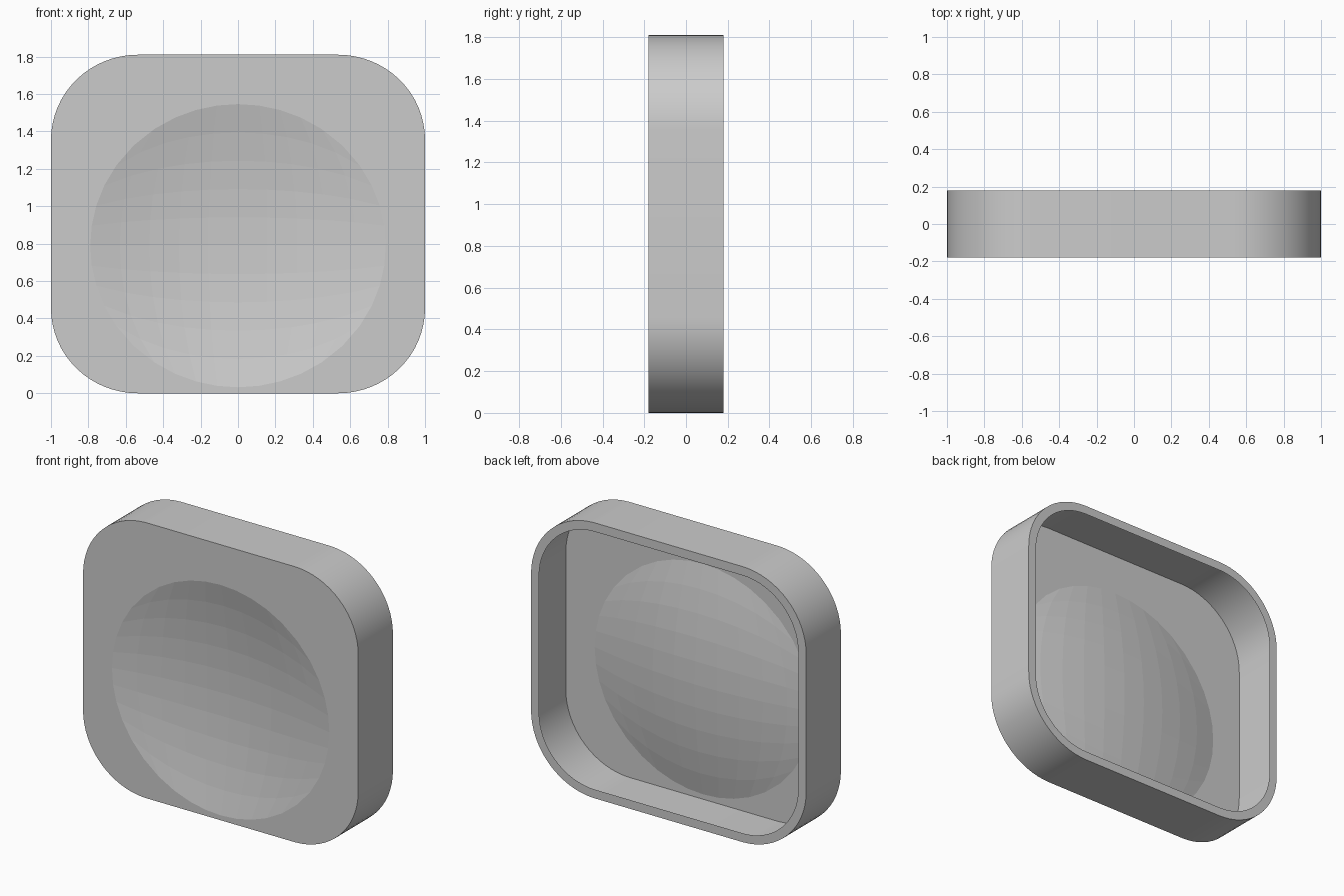
import bpy, bmesh, math

if "Cube" in bpy.data.objects:
    bpy.data.objects.remove(bpy.data.objects["Cube"])

W, H, D = 1.0, 1.81, 0.18        # half width, height, half depth
RX, RZ = 0.465, 0.455            # corner radii
LIP = 0.058                      # width of the flat lip at the open back
DISH_X, DISH_Z, DISH_CZ = 0.79, 0.757, 0.789
DISH_DEPTH = 0.09
GRID = 10                        # dish facets per side

grey = bpy.data.materials.new("plain grey")
grey.diffuse_color = (0.6, 0.6, 0.6, 1)
grey.use_nodes = True
grey.node_tree.nodes["Principled BSDF"].inputs["Base Color"].default_value = grey.diffuse_color


def rounded_outline(inset, steps=16):
    """Rounded rectangle in x, z, starting at the right side."""
    pts = []
    rx, rz = RX - inset, RZ - inset
    corners = [(W - RX, H - RZ), (RX - W, H - RZ), (RX - W, RZ), (W - RX, RZ)]
    for q, (cx, cz) in enumerate(corners):
        for i in range(steps + 1):
            a = (q + i / steps) * math.pi / 2
            pts.append((cx + rx * math.cos(a), cz + rz * math.sin(a)))
    return pts


def ring(bm, inset, y):
    return [bm.verts.new((x, y, z)) for x, z in rounded_outline(inset)]


def bridge(bm, a, b):
    n = len(a)
    for i in range(n):
        j = (i + 1) % n
        bm.faces.new((a[i], a[j], b[j], b[i]))


def dish(bm):
    """Faceted spherical cap laid out as a square grid; returns its border edges."""
    sphere_r = (DISH_X ** 2 + DISH_DEPTH ** 2) / (2 * DISH_DEPTH)
    grid = []
    for i in range(GRID + 1):
        row = []
        for j in range(GRID + 1):
            a, b = 2 * i / GRID - 1, 2 * j / GRID - 1
            u = a * math.sqrt(1 - b * b / 2)
            v = b * math.sqrt(1 - a * a / 2)
            r2 = (u * u + v * v) * DISH_X ** 2
            drop = math.sqrt(sphere_r ** 2 - r2) - (sphere_r - DISH_DEPTH)
            row.append(bm.verts.new((u * DISH_X, drop - D, DISH_CZ + v * DISH_Z)))
        grid.append(row)
    faces = [bm.faces.new((grid[i][j], grid[i + 1][j],
                           grid[i + 1][j + 1], grid[i][j + 1]))
             for i in range(GRID) for j in range(GRID)]
    return [e for e in {e for f in faces for e in f.edges} if e.is_boundary]


bm = bmesh.new()

# Thin side wall with a flat inward lip around the open back
front, back, lip = ring(bm, 0, -D), ring(bm, 0, D), ring(bm, LIP, D)
bridge(bm, front, back)
bridge(bm, back, lip)

# Thin front panel around the sunken dish
border = dish(bm)
n = len(front)
border += [bm.edges.get((front[i], front[(i + 1) % n])) for i in range(n)]
bmesh.ops.triangle_fill(bm, use_beauty=True, use_dissolve=False, edges=border)

# Turn the skin outward: the lip must face the back
bmesh.ops.recalc_face_normals(bm, faces=bm.faces)
lip_face = next(f for f in bm.faces if all(v.co.y > D - 1e-5 for v in f.verts))
if lip_face.normal.y < 0:
    bmesh.ops.reverse_faces(bm, faces=bm.faces)

mesh = bpy.data.meshes.new("dished_tray")
bm.to_mesh(mesh)
bm.free()
tray = bpy.data.objects.new("dished_tray", mesh)
bpy.context.collection.objects.link(tray)
mesh.materials.append(grey)

# Smooth rounded walls, flat facets on panel, dish and lip
bpy.context.view_layer.objects.active = tray
tray.select_set(True)
bpy.ops.object.shade_smooth_by_angle(angle=math.radians(30))
for p in mesh.polygons:
    if abs(p.normal.y) > 0.5:
        p.use_smooth = False
